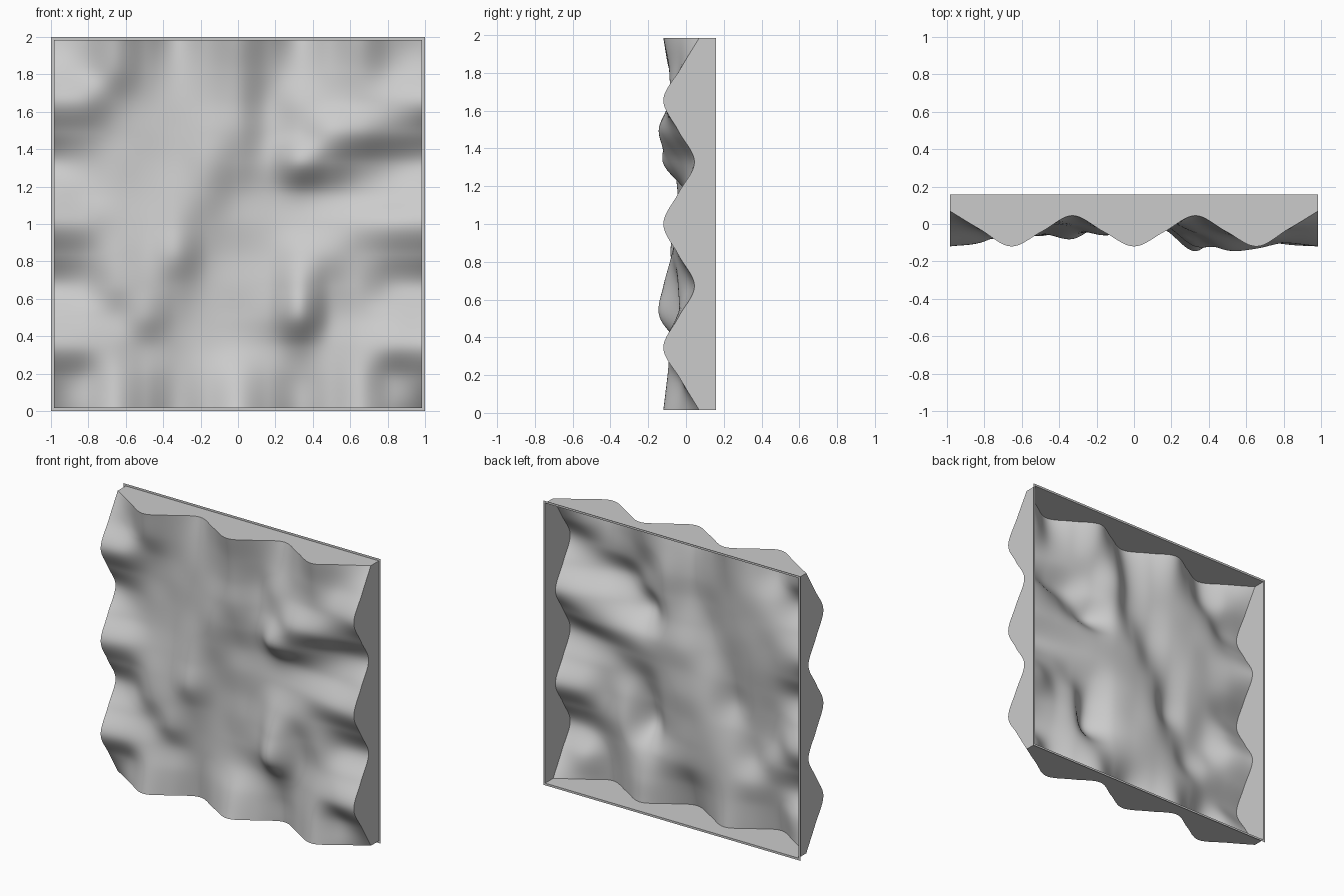
import bpy, math

if "Cube" in bpy.data.objects:
    bpy.data.objects.remove(bpy.data.objects["Cube"])

E, BACK, N = 0.985, 0.158, 96      # half size of wavy sheet, back plane, mesh steps
EDGE = [-7, 3, 12, 4, -4.5, 4, 12, 4, -4.5, 4, 12, 3, -7]   # relief along every border

# relief of the interior in hundredths, top row first, left to right
RELIEF = [
    [4, 9, 2, -2, 3, 8, 1, -1, 5, 9, 4],
    [10, 3, 0, 0, 3, 6, -1, 4, 7, 9, 10],
    [3, 0, 0, 1, 5, 6, 0, 6, 14, 13, 8],
    [-2, 0, 0, 2, 6, 3, 1, 12, 9, 3, -2],
    [1, 1, 1, 4, 4, -1, -2, 0, 0, 0, 1],
    [8, 4, 3, 6, 1, -1, -1, 1, 4, 7, 10],
    [3, 6, 5, 8, -1, -2, 0, 7, 7, 5, 4],
    [-2, 6, 6, 3, -2, -1, 2, 12, 4, 4, -2],
    [3, 3, 6, 0, -2, -1, 3, 14, 2, 4, 5],
    [9, 6, 1, -2, -1, 0, 0, 2, 2, 8, 11],
    [3, 9, 3, -3, 2, 7, 2, -3, 3, 10, 3],
]
GRID = [EDGE] + [[EDGE[k + 1]] + r + [EDGE[k + 1]] for k, r in enumerate(RELIEF)] + [EDGE]
GRID.reverse()                     # bottom row first


def spline(vals, t):
    """Smooth curve through evenly spaced values, t in 0..1."""
    n = len(vals) - 1
    i = min(int(t * n), n - 1)
    f = t * n - i
    b, c = vals[i], vals[i + 1]
    a = vals[i - 1] if i > 0 else 2 * b - c
    d = vals[i + 2] if i + 2 <= n else 2 * c - b
    return b + 0.5 * f * (c - a + f * (2*a - 5*b + 4*c - d + f * (3 * (b - c) + d - a)))


def make(name, verts, faces, smooth=False):
    me = bpy.data.meshes.new(name)
    me.from_pydata(verts, [], faces)
    me.update()
    for p in me.polygons:
        p.use_smooth = smooth
    ob = bpy.data.objects.new(name, me)
    bpy.context.collection.objects.link(ob)
    return ob


# wavy front sheet
W = N + 1
cols = [[spline(row, i / N) for row in GRID] for i in range(W)]
verts = [(-E + 2 * E * i / N, -spline(cols[i], j / N) / 100, 1 - E + 2 * E * j / N)
         for j in range(W) for i in range(W)]
faces = [(j * W + i, j * W + i + 1, (j + 1) * W + i + 1, (j + 1) * W + i)
         for j in range(N) for i in range(N)]
make("wavy_panel", verts, faces, True)

# four side walls running from the wavy border to the back plane
loop = ([i for i in range(N)] + [j * W + N for j in range(N)]
        + [N * W + i for i in range(N, 0, -1)] + [j * W for j in range(N, 0, -1)])
front = [verts[k] for k in loop]
back = [(x, BACK, z) for x, y, z in front]
L = len(loop)
make("side_walls", front + back,
     [(k, L + k, L + (k + 1) % L, (k + 1) % L) for k in range(L)])

# thin flat rim around the open back
ring = [(sx * h, BACK, 1 + sz * h) for h in (E, 1.0)
        for sx, sz in ((-1, -1), (1, -1), (1, 1), (-1, 1))]
make("back_rim", ring, [(k, 4 + k, 4 + (k + 1) % 4, (k + 1) % 4) for k in range(4)])
